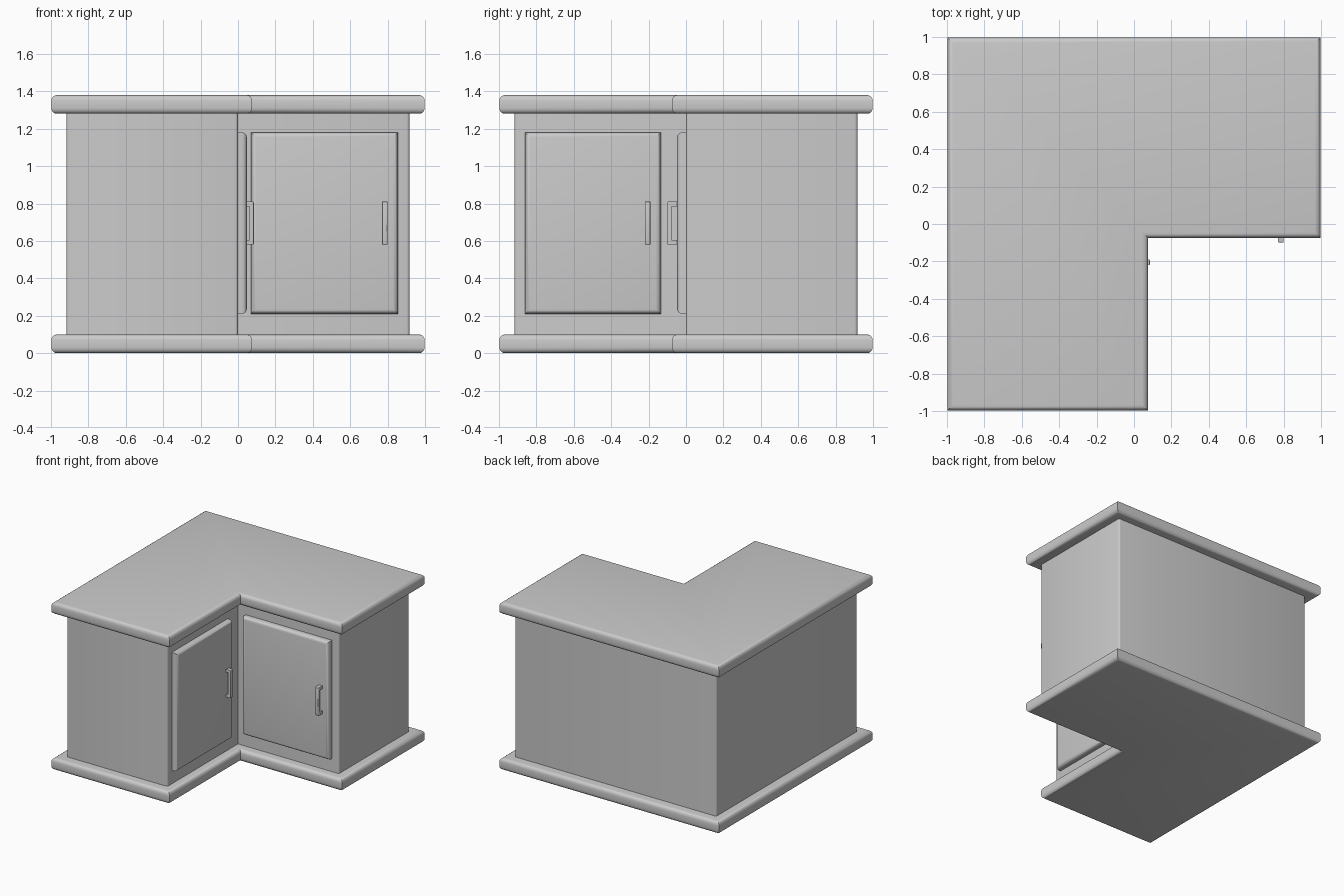
import bpy, bmesh, math

if "Cube" in bpy.data.objects:
    bpy.data.objects.remove(bpy.data.objects["Cube"])


def prism(name, outline, axis, lo, hi, pick=None, width=0.0, segments=4, turn=False):
    """Extrude a 2D outline along x or z, then round the edges chosen by pick."""
    bm = bmesh.new()
    place = (lambda a, b, h: (a, b, h)) if axis == 'z' else (lambda a, b, h: (h, a, b))
    face = bm.faces.new([bm.verts.new(place(a, b, lo)) for a, b in outline])
    ext = bmesh.ops.extrude_face_region(bm, geom=[face], use_keep_orig=True)
    move = place(0, 0, hi - lo)
    bmesh.ops.translate(bm, vec=move, verts=[v for v in ext['geom'] if isinstance(v, bmesh.types.BMVert)])
    bmesh.ops.recalc_face_normals(bm, faces=bm.faces[:])
    if pick:
        bmesh.ops.bevel(bm, geom=[e for e in bm.edges if pick(e)], offset=width,
                        segments=segments, profile=0.5, affect='EDGES')
    mesh = bpy.data.meshes.new(name)
    bm.to_mesh(mesh)
    bm.free()
    obj = bpy.data.objects.new(name, mesh)
    bpy.context.collection.objects.link(obj)
    if turn:
        obj.rotation_euler.z = math.pi / 2
    bpy.ops.object.select_all(action='DESELECT')
    obj.select_set(True)
    bpy.context.view_layer.objects.active = obj
    bpy.ops.object.shade_smooth_by_angle(angle=math.radians(35))
    return obj


def ell(r, cx, cy):
    """L-shaped plan with the notch at front right."""
    return [(-r, -r), (cx, -r), (cx, cy), (r, cy), (r, r), (-r, r)]


def vertical(e):
    return abs(e.verts[0].co.z - e.verts[1].co.z) > 0.01


# plinth and worktop with rounded rims
for name, z in (("base_slab", 0.0), ("worktop", 1.28)):
    prism(name, ell(0.998, 0.075, -0.075), 'z', z, z + 0.1,
          lambda e: not vertical(e), 0.03)

# cabinet body, outer corners softened
prism("cabinet_body", ell(0.917, 0.0, 0.0), 'z', 0.095, 1.285,
      lambda e: vertical(e) and e.verts[0].co.xy.length > 0.1, 0.015, 3)


def door_set(side, x0, x1, hx, reach, turn):
    # door panel facing -y, front rim rounded
    prism(side + "_door", [(0.01, 0.21), (0.01, 1.18), (-0.047, 1.18), (-0.047, 0.21)],
          'x', x0, x1, lambda e: all(v.co.y < -0.04 for v in e.verts), 0.026, 4, turn)
    # bow handle with two feet
    outer, inner = -reach, -reach + 0.023
    profile = [(-0.04, 0.58), (outer, 0.58), (outer, 0.81), (-0.04, 0.81),
               (-0.04, 0.785), (inner, 0.785), (inner, 0.605), (-0.04, 0.605)]
    prism(side + "_handle", profile, 'x', hx, hx + 0.03,
          lambda e: all(v.co.y < outer + 0.001 for v in e.verts), 0.007, 3, turn)


door_set("right", 0.07, 0.855, 0.77, 0.10, False)
door_set("left", -0.86, -0.135, -0.22, 0.085, True)
